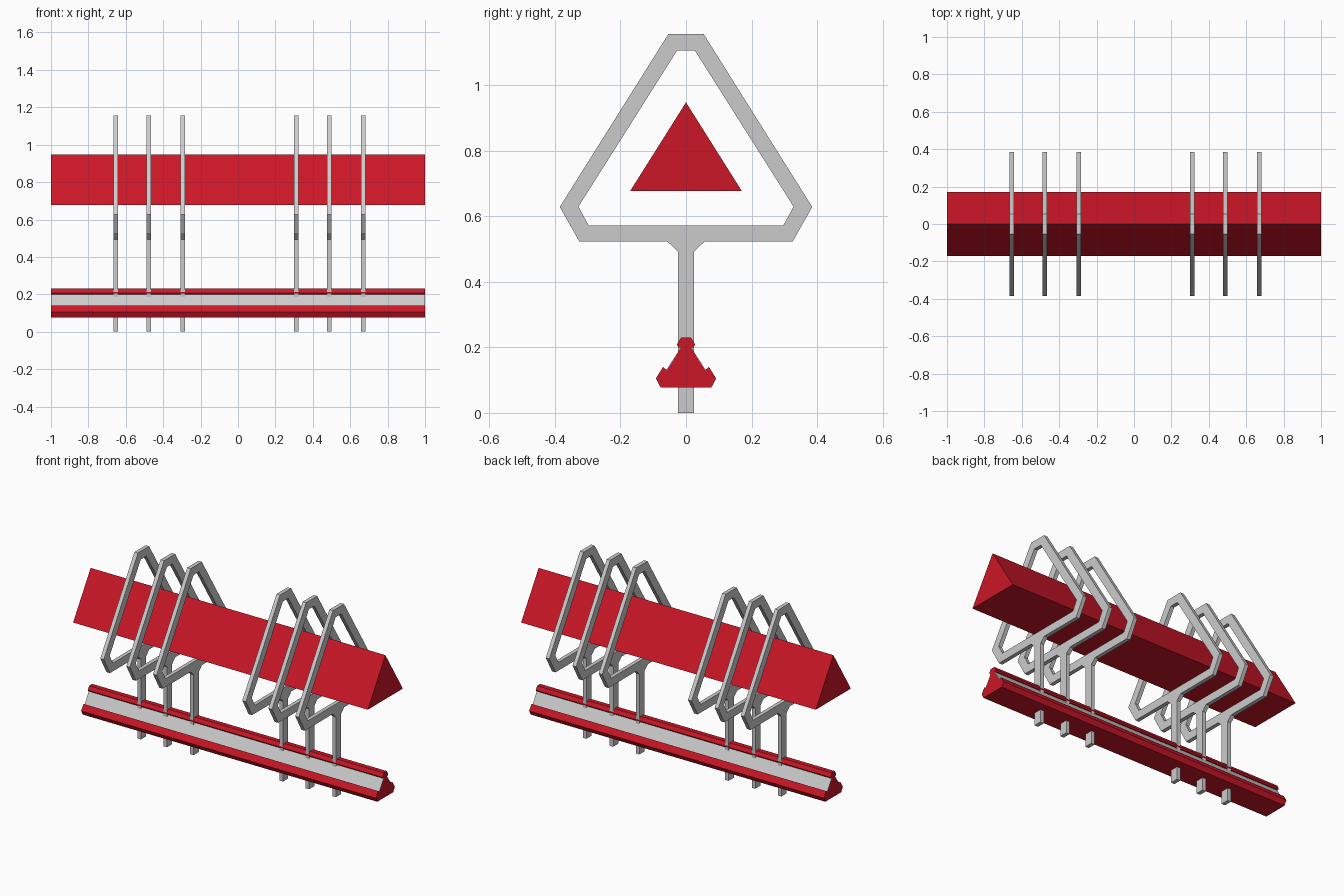
import bpy, bmesh

if "Cube" in bpy.data.objects:
    bpy.data.objects.remove(bpy.data.objects["Cube"])

red = bpy.data.materials.new("red_paint")
red.diffuse_color = (0.6, 0.008, 0.02, 1)
red.use_nodes = True
red.node_tree.nodes["Principled BSDF"].inputs["Base Color"].default_value = red.diffuse_color


def mirrored(half):
    """Close a right-hand (y, z) half profile with its mirror image."""
    return half + [(-y, z) for y, z in reversed(half) if y > 0]


def prism(name, loops, x0, x1, mat=None):
    """Fill (y, z) loops (extra loops are holes) and extrude them along x."""
    bm = bmesh.new()
    for loop in loops:
        vs = [bm.verts.new((x0, y, z)) for y, z in loop]
        for a, b in zip(vs, vs[1:] + vs[:1]):
            bm.edges.new((a, b))
    bmesh.ops.triangle_fill(bm, use_beauty=True, use_dissolve=False,
                            edges=bm.edges[:], normal=(1, 0, 0))
    new = bmesh.ops.extrude_face_region(bm, geom=bm.faces[:], use_keep_orig=True)
    bmesh.ops.translate(bm, vec=(x1 - x0, 0, 0),
                        verts=[g for g in new["geom"] if isinstance(g, bmesh.types.BMVert)])
    bmesh.ops.recalc_face_normals(bm, faces=bm.faces[:])
    me = bpy.data.meshes.new(name)
    bm.to_mesh(me)
    bm.free()
    if mat:
        me.materials.append(mat)
    ob = bpy.data.objects.new(name, me)
    bpy.context.collection.objects.link(ob)
    return ob


# Upper triangular bar
prism("upper_bar", [mirrored([(0, 0.947), (0.17, 0.677)])], -1, 1, red)

# Lower rail with top bead and two foot beads
rail = mirrored([(0.015, 0.23), (0.028, 0.208), (0.023, 0.2), (0.014, 0.2),
                 (0.058, 0.13), (0.07, 0.14), (0.092, 0.105), (0.077, 0.077)])
prism("lower_rail", [rail], -1, 1, red)

# Grey panels inlaid on both slopes of the rail
for side, s in (("front", -1), ("back", 1)):
    panel = [(s * 0.0155, 0.2), (s * 0.0595, 0.131), (s * 0.057, 0.13), (s * 0.013, 0.2)]
    prism("rail_panel_" + side, [panel], -1, 1)

# Six hoop frames on posts
outer = mirrored([(0.054, 1.155), (0.385, 0.628), (0.325, 0.522),
                  (0.056, 0.522), (0.025, 0.492), (0.025, 0)])
inner = mirrored([(0.027, 1.105), (0.328, 0.629), (0.297, 0.572)])
for i, x in enumerate((-0.653, -0.476, -0.295, 0.311, 0.488, 0.67)):
    prism(f"hoop_frame_{i + 1}", [outer, inner], x - 0.012, x + 0.012)
